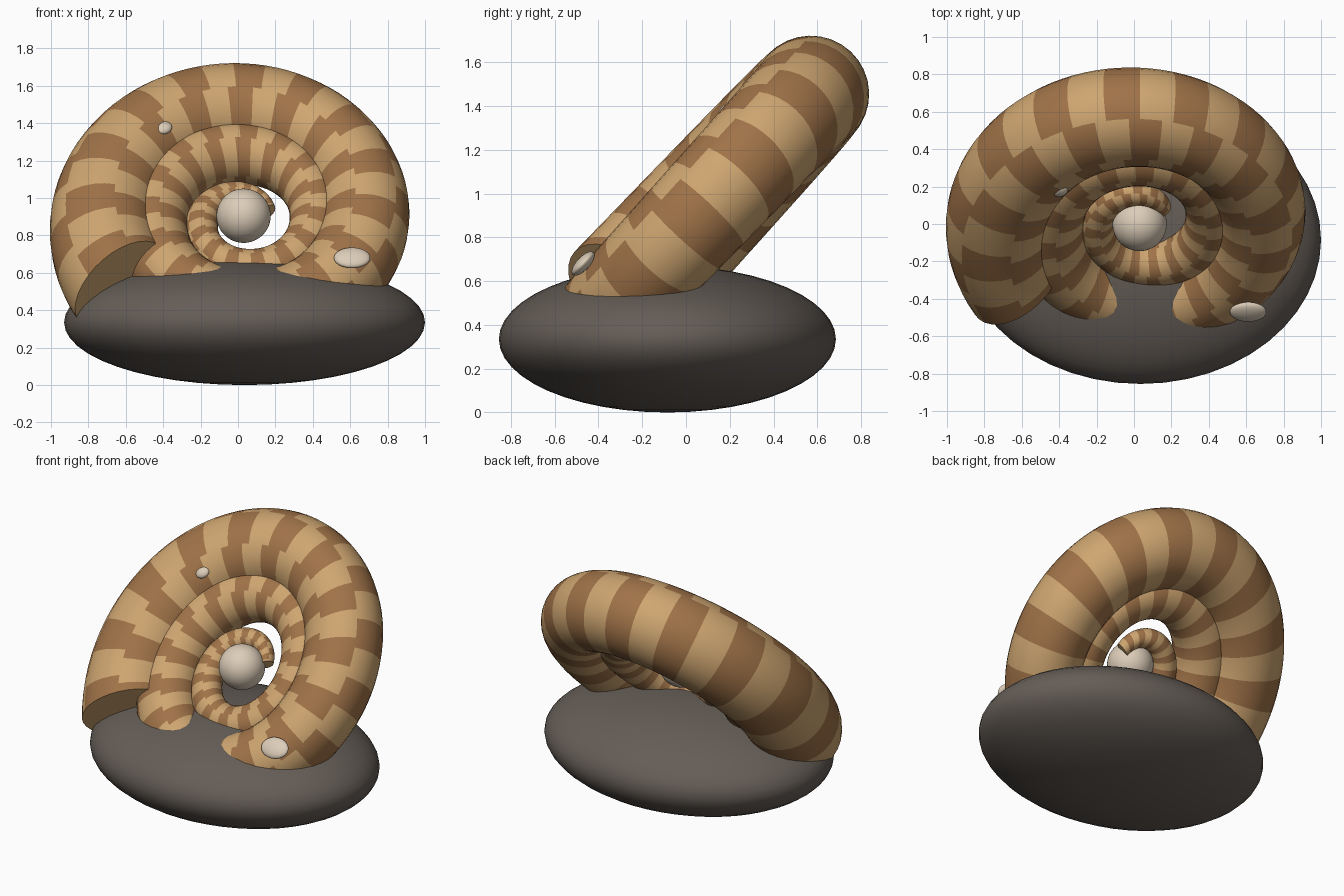
import bpy, bmesh
from math import sin, cos, pi, radians
from mathutils import Matrix, Vector

if "Cube" in bpy.data.objects:
    bpy.data.objects.remove(bpy.data.objects["Cube"])

TILT = Matrix.Rotation(radians(47), 4, 'X')
CENTRE = Vector((0.045, 0.025, 0.87))


def material(name, rgb):
    m = bpy.data.materials.new(name)
    m.diffuse_color = (*rgb, 1)
    m.use_nodes = True
    m.node_tree.nodes["Principled BSDF"].inputs["Base Color"].default_value = m.diffuse_color
    return m


TAN = material("tan", (0.62, 0.38, 0.165))
BROWN = material("brown", (0.35, 0.17, 0.065))
STONE = material("stone", (0.13, 0.11, 0.095))
CREAM = material("cream", (0.72, 0.61, 0.48))


def ellipsoid(name, loc, radii, mat, rot=Matrix.Identity(4)):
    me = bpy.data.meshes.new(name)
    bm = bmesh.new()
    bmesh.ops.create_uvsphere(bm, u_segments=48, v_segments=24, radius=1)
    bm.transform(rot @ Matrix.Diagonal((*radii, 1)))
    for f in bm.faces:
        f.smooth = True
    bm.to_mesh(me)
    bm.free()
    me.materials.append(mat)
    ob = bpy.data.objects.new(name, me)
    ob.location = loc
    bpy.context.collection.objects.link(ob)
    return ob


def coiled_shell(start=30, end=931, step=4, sides=32):
    """Growing tube on a flat spiral, striped in two tones, tilted back."""
    me = bpy.data.meshes.new("coiled_shell")
    bm = bmesh.new()
    n = round((end - start) / step)
    rings = []
    for i in range(n + 1):
        deg = start + (end - start) * i / n
        q, a = (deg - 90) / 90, radians(deg)
        path = 0.175 + 0.065 * q
        r = 0.065 + 0.025 * q
        c = Vector((path * cos(a), 1.15 * path * sin(a), 0))
        out = c.normalized()
        rings.append([bm.verts.new(c + out * (r * cos(t)) + Vector((0, 0, r * sin(t))))
                      for t in (2 * pi * j / sides for j in range(sides))])
    for i in range(n):
        for j in range(sides):
            k = (j + 1) % sides
            f = bm.faces.new((rings[i][j], rings[i + 1][j], rings[i + 1][k], rings[i][k]))
            f.smooth = True
            # stripes step sideways along the crown of the tube
            shift = 2 if sides * 0.12 < j < sides * 0.27 else 1 if sides * 0.27 <= j < sides * 0.5 else 0
            f.material_index = ((i + shift) // 3) % 2
    # flat ends
    for ring in (rings[0], rings[-1]):
        bm.faces.new(ring)
    bmesh.ops.recalc_face_normals(bm, faces=bm.faces)
    bm.transform(TILT)
    bm.to_mesh(me)
    bm.free()
    me.materials.append(TAN)
    me.materials.append(BROWN)
    ob = bpy.data.objects.new("coiled_shell", me)
    ob.location = CENTRE
    bpy.context.collection.objects.link(ob)


# base boulder
ellipsoid("base_rock", (0.035, -0.085, 0.335), (0.965, 0.77, 0.335), STONE)
# spiral shell
coiled_shell()
# ball in the middle of the coil
ellipsoid("centre_ball", (0.03, 0.0, 0.905), (0.145, 0.145, 0.145), CREAM)
# flat pebbles stuck on the shell face
ellipsoid("pebble_upper", (-0.40, 0.18, 1.375), (0.048, 0.042, 0.025), CREAM,
          TILT @ Matrix.Rotation(radians(25), 4, 'Z'))
ellipsoid("pebble_lower", (0.61, -0.47, 0.68), (0.097, 0.07, 0.03), CREAM, TILT)
